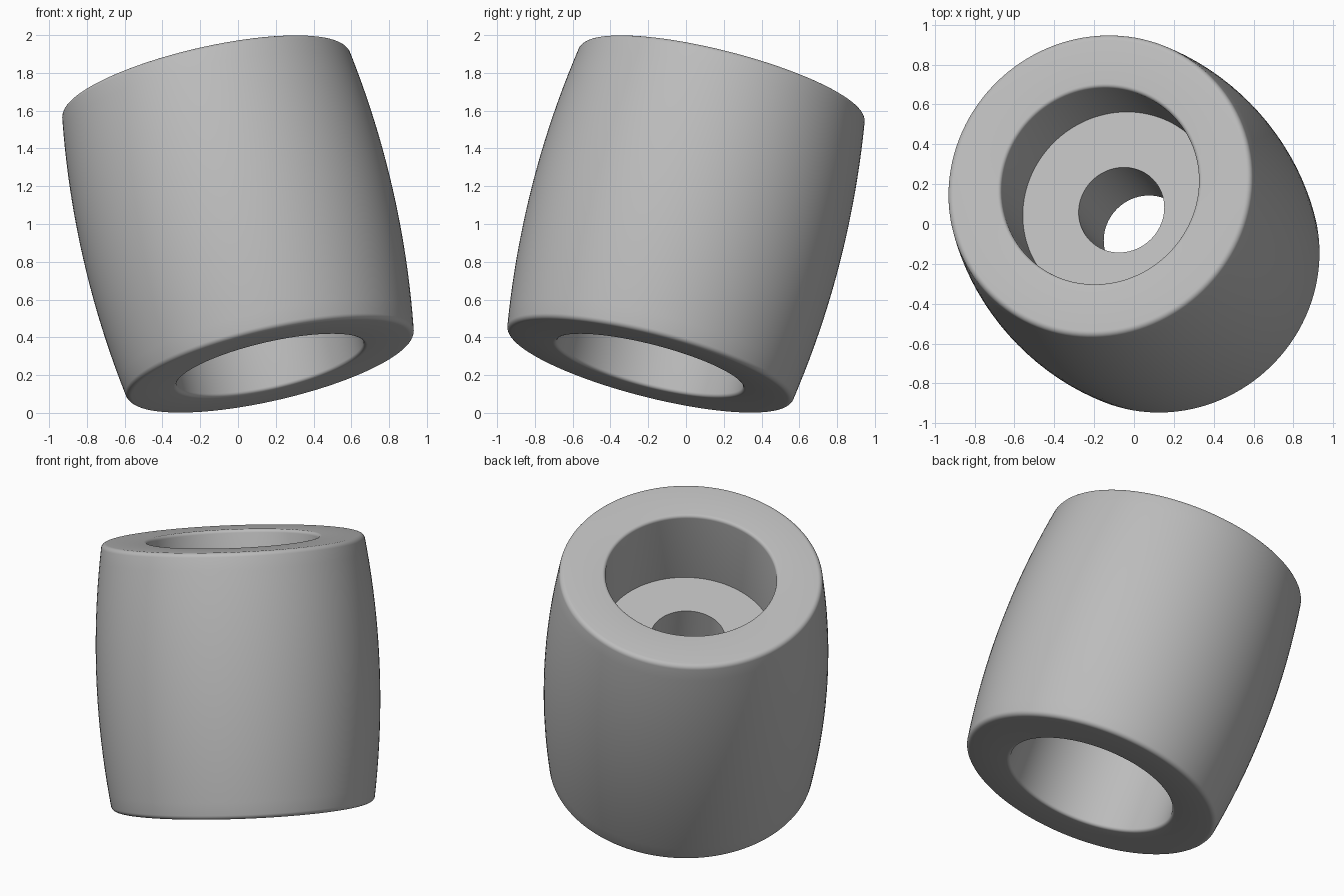
import bpy, bmesh, math
from mathutils import Vector

cube = bpy.data.objects.get("Cube")
if cube:
    bpy.data.objects.remove(cube)

SEGMENTS = 128
AXIS = Vector((-0.217, 0.243, 0.945)).normalized()
MID_R, RIM_R, RIM_H, FILLET = 0.84, 0.7525, 0.765, 0.03
BORE_R, BORE_FILLET, HOLE_R, WEB = 0.507, 0.02, 0.22, 0.29
FACE_H = RIM_H + FILLET


def arc(cr, ch, rad, start, end, steps):
    """Points (radius, height) along an arc, angles in radians."""
    return [(cr + rad * math.cos(start + (end - start) * i / steps),
             ch + rad * math.sin(start + (end - start) * i / steps))
            for i in range(steps + 1)]


# Upper half of the cross-section: barrel wall, rim, bore, web, hole
lean = 0.15
edge_r = RIM_R + FILLET * math.cos(lean)
edge_h = RIM_H + FILLET * math.sin(lean)
half = [(MID_R - (MID_R - edge_r) * (i / 10) ** 2, edge_h * i / 10) for i in range(10)]
half += arc(RIM_R, RIM_H, FILLET, lean, math.pi / 2, 6)
half += arc(BORE_R + BORE_FILLET, FACE_H - BORE_FILLET, BORE_FILLET,
            math.pi / 2, math.pi, 5)
half += [(BORE_R, WEB), (HOLE_R, WEB)]

# Mirror the half profile to close the loop
profile = half + [(r, -h) for r, h in reversed(half[1:])]

# Revolve around the axle
bm = bmesh.new()
verts = [bm.verts.new((r, 0, h)) for r, h in profile]
edges = [bm.edges.new((verts[i], verts[(i + 1) % len(verts)])) for i in range(len(verts))]
bmesh.ops.spin(bm, geom=verts + edges, cent=(0, 0, 0), axis=(0, 0, 1),
               angle=math.tau, steps=SEGMENTS, use_merge=False)
bmesh.ops.remove_doubles(bm, verts=bm.verts, dist=0.0001)
bmesh.ops.recalc_face_normals(bm, faces=bm.faces)
mesh = bpy.data.meshes.new("barrel_roller")
bm.to_mesh(mesh)
bm.free()

# Tilted roller
roller = bpy.data.objects.new("barrel_roller", mesh)
bpy.context.collection.objects.link(roller)
roller.rotation_euler = AXIS.to_track_quat('Z', 'Y').to_euler()
roller.location = (0, 0, 1)

# Plain grey finish
grey = bpy.data.materials.new("light_grey")
grey.use_nodes = True
colour = (0.5, 0.5, 0.5, 1)
grey.diffuse_color = colour
grey.node_tree.nodes["Principled BSDF"].inputs["Base Color"].default_value = colour
mesh.materials.append(grey)

bpy.ops.object.select_all(action='DESELECT')
roller.select_set(True)
bpy.context.view_layer.objects.active = roller
bpy.ops.object.shade_smooth_by_angle(angle=math.radians(35))
